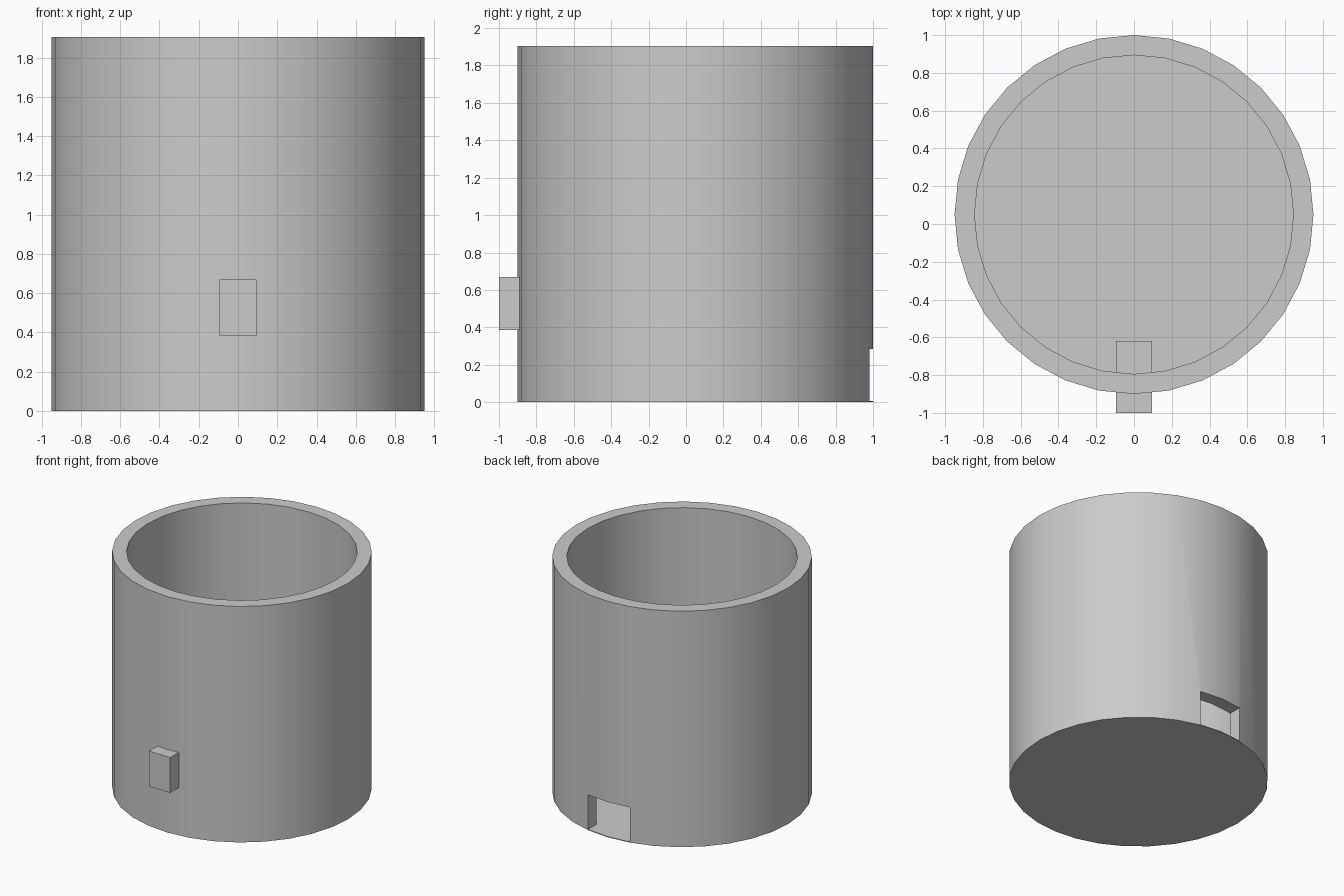
import bpy
import bmesh
from mathutils import Matrix, Vector

old = bpy.data.objects.get("Cube")
if old:
    bpy.data.objects.remove(old, do_unlink=True)

SIDES = 32
CENTRE_Y = 0.05
OUTER, INNER = 0.95, 0.844
HEIGHT, FLOOR = 1.905, 0.006

grey = bpy.data.materials.new("light grey")
grey.use_nodes = True
colour = (0.6, 0.6, 0.6, 1)
grey.diffuse_color = colour
grey.node_tree.nodes["Principled BSDF"].inputs["Base Color"].default_value = colour


def add_object(name, bm):
    bmesh.ops.recalc_face_normals(bm, faces=bm.faces)
    mesh = bpy.data.meshes.new(name)
    bm.to_mesh(mesh)
    bm.free()
    mesh.materials.append(grey)
    obj = bpy.data.objects.new(name, mesh)
    bpy.context.collection.objects.link(obj)
    return obj


def box(name, low, high):
    low, high = Vector(low), Vector(high)
    bm = bmesh.new()
    place = Matrix.Translation((low + high) / 2) @ Matrix.Diagonal((*(high - low), 1))
    bmesh.ops.create_cube(bm, size=1, matrix=place)
    return add_object(name, bm)


# Open cup with a thin floor: a disc extruded up, then inset and pushed down
bm = bmesh.new()
spin = Matrix.Translation((0, CENTRE_Y, 0)) @ Matrix.Rotation(1.5707963, 4, "Z")
bmesh.ops.create_circle(bm, cap_ends=True, segments=SIDES, radius=OUTER, matrix=spin)


def extrude_cap(face, scale, dz):
    new = bmesh.ops.extrude_face_region(bm, geom=[face])["geom"]
    cap = next(g for g in new if isinstance(g, bmesh.types.BMFace))
    for v in cap.verts:
        v.co.x *= scale
        v.co.y = CENTRE_Y + (v.co.y - CENTRE_Y) * scale
        v.co.z += dz
    return cap


bm.faces.ensure_lookup_table()
base_verts = list(bm.faces[0].verts)
top = extrude_cap(bm.faces[0], 1, HEIGHT)
if not any(len(f.verts) == SIDES and f is not top for f in bm.faces):
    bm.faces.new(base_verts)
rim = extrude_cap(top, INNER / OUTER, 0)
extrude_cap(rim, 1, FLOOR - HEIGHT)
# Remove the covered caps left behind by the extrusions
covered = [f for f in bm.faces if len(f.verts) == SIDES
           and f.calc_center_median().z > HEIGHT - 0.01]
bmesh.ops.delete(bm, geom=covered, context="FACES_ONLY")
cup = add_object("cup_wall", bm)

# Square opening through the back wall, just above the floor
cutter = box("opening_cutter", (-0.188, 0.6, FLOOR), (0.188, 1.2, 0.285))
cutter.hide_render = True
cut = cup.modifiers.new("opening", "BOOLEAN")
cut.operation = "DIFFERENCE"
cut.solver = "EXACT"
cut.object = cutter
bpy.context.view_layer.objects.active = cup
cup.select_set(True)
cutter.select_set(False)
bpy.ops.object.modifier_apply(modifier=cut.name)
bpy.data.objects.remove(cutter, do_unlink=True)
bpy.ops.object.shade_smooth_by_angle()

# Block passing through the front wall
box("front_block", (-0.095, -1, 0.385), (0.095, -0.62, 0.67))
